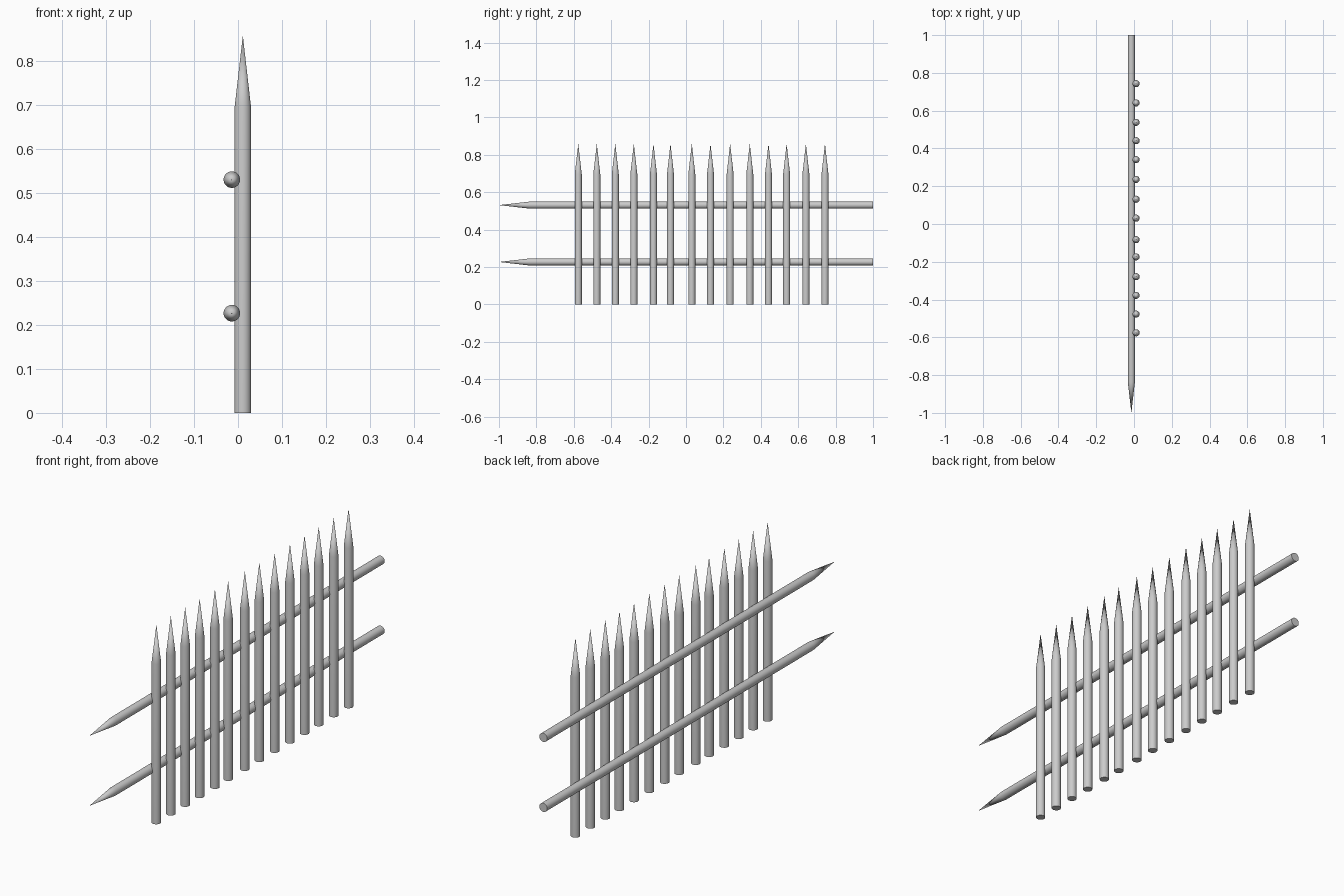
import bpy, bmesh
from mathutils import Matrix, Vector
from math import radians

if "Cube" in bpy.data.objects:
    bpy.data.objects.remove(bpy.data.objects["Cube"])

R, TIP, SIDES = 0.0188, 0.164, 32


def stake(name, base, length, rot_x=0):
    """Round pole with a long sharpened point, growing from its flat base."""
    bm = bmesh.new()
    rings = [[bm.verts.new(v) for v in
              (Matrix.Rotation(radians(360 * i / SIDES), 3, 'Z') @ Vector((R, 0, z))
               for i in range(SIDES))] for z in (0, length - TIP)]
    apex = bm.verts.new((0, 0, length))
    bm.faces.new(rings[0][::-1])
    for i in range(SIDES):
        j = (i + 1) % SIDES
        bm.faces.new((rings[0][i], rings[0][j], rings[1][j], rings[1][i]))
        bm.faces.new((rings[1][i], rings[1][j], apex))
    bm.transform(Matrix.Translation(base) @ Matrix.Rotation(radians(rot_x), 4, 'X'))
    mesh = bpy.data.meshes.new(name)
    bm.to_mesh(mesh)
    bm.free()
    ob = bpy.data.objects.new(name, mesh)
    bpy.context.collection.objects.link(ob)
    bpy.ops.object.select_all(action='DESELECT')
    ob.select_set(True)
    bpy.context.view_layer.objects.active = ob
    bpy.ops.object.shade_smooth_by_angle(angle=radians(30))


# Upright pickets, slightly unevenly spaced
for n, y in enumerate((-0.576, -0.477, -0.378, -0.279, -0.174, -0.083, 0.031,
                       0.131, 0.236, 0.341, 0.441, 0.538, 0.641, 0.743)):
    stake(f"picket_{n + 1}", (0.011, y, 0), 0.859)

# Two horizontal rails pointing to the front
for name, z in (("lower_rail", 0.227), ("upper_rail", 0.531)):
    stake(name, (-0.014, 1, z), 2.0, 90)
